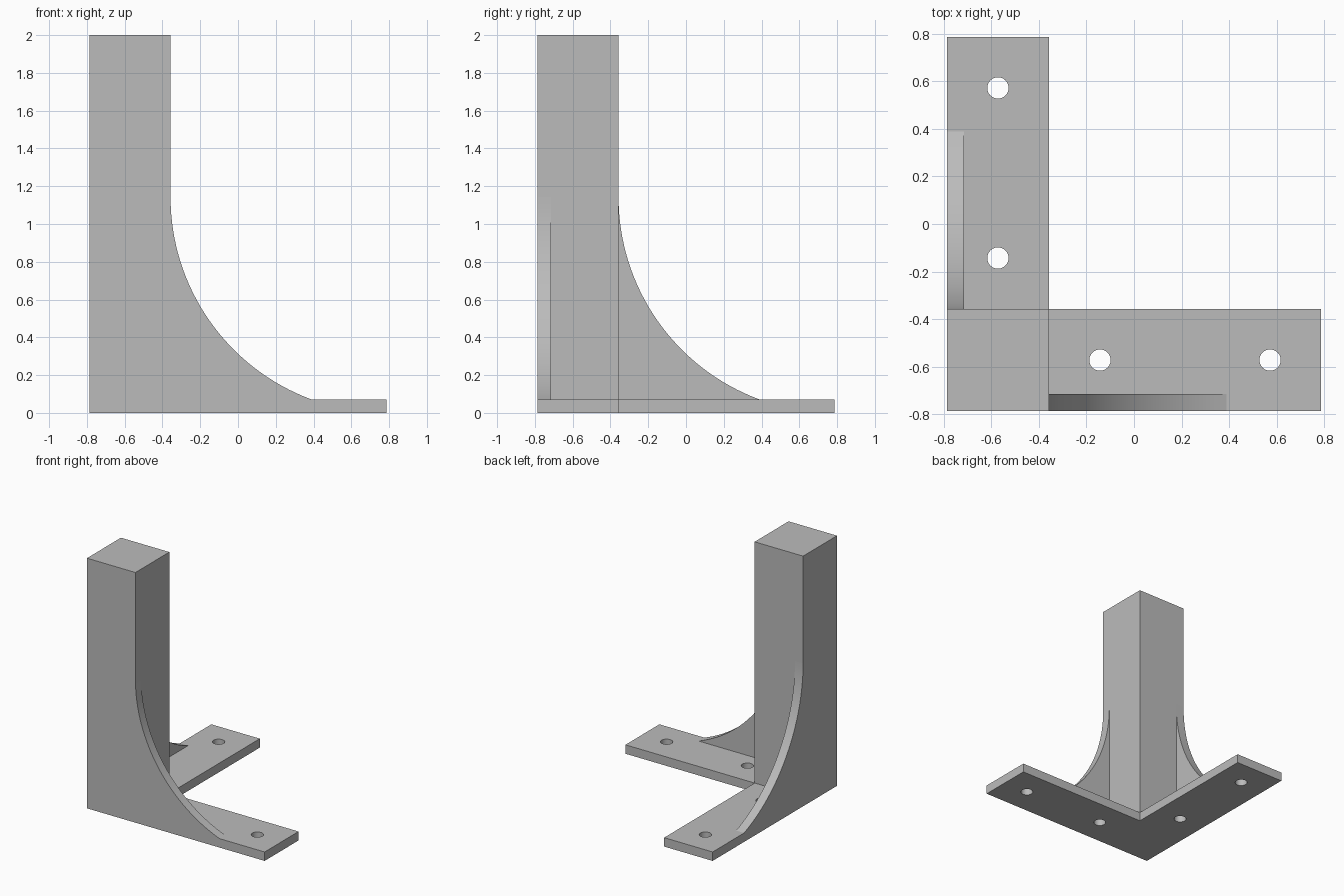
import bpy
import bmesh
import math
from mathutils import Matrix, Vector

if "Cube" in bpy.data.objects:
    bpy.data.objects.remove(bpy.data.objects["Cube"], do_unlink=True)

U = 1 / 14              # design unit
LOW = -11 * U           # outer corner on x and y
HIGH = 11 * U           # ends of the base arms
INNER = LOW + 6 * U     # inner faces of post and arms
THICK = U               # base and gusset thickness

grey = bpy.data.materials.new("plain grey")
grey.use_nodes = True
colour = (0.5, 0.5, 0.5, 1)
grey.diffuse_color = colour
grey.node_tree.nodes["Principled BSDF"].inputs["Base Color"].default_value = colour


def extrude_profile(name, points, direction):
    """Solid made by sweeping a closed flat outline along a vector."""
    bm = bmesh.new()
    face = bm.faces.new([bm.verts.new(p) for p in points])
    swept = bmesh.ops.extrude_face_region(bm, geom=[face])["geom"]
    verts = [v for v in swept if isinstance(v, bmesh.types.BMVert)]
    bmesh.ops.translate(bm, verts=verts, vec=Vector(direction))
    bmesh.ops.recalc_face_normals(bm, faces=bm.faces)
    mesh = bpy.data.meshes.new(name)
    bm.to_mesh(mesh)
    bm.free()
    mesh.materials.append(grey)
    obj = bpy.data.objects.new(name, mesh)
    bpy.context.collection.objects.link(obj)
    return obj


def smooth(obj):
    bpy.ops.object.select_all(action="DESELECT")
    obj.select_set(True)
    bpy.context.view_layer.objects.active = obj
    bpy.ops.object.shade_smooth_by_angle(angle=math.radians(30))


# L-shaped base plate
outline = [(LOW, LOW), (HIGH, LOW), (HIGH, INNER),
           (INNER, INNER), (INNER, HIGH), (LOW, HIGH)]
base = extrude_profile("base_plate", [(x, y, 0) for x, y in outline], (0, 0, THICK))

# Screw holes, two through each arm
bm = bmesh.new()
middle = (LOW + INNER) / 2
for along in (-2 * U, 8 * U):
    for x, y in ((along, middle), (middle, along)):
        bmesh.ops.create_cone(bm, cap_ends=True, segments=48, radius1=0.625 * U,
                              radius2=0.625 * U, depth=4 * U,
                              matrix=Matrix.Translation((x, y, 0)))
hole_mesh = bpy.data.meshes.new("hole_cutter")
bm.to_mesh(hole_mesh)
bm.free()
hole_mesh.materials.append(grey)
cutter = bpy.data.objects.new("hole_cutter", hole_mesh)
bpy.context.collection.objects.link(cutter)
cut = base.modifiers.new("screw_holes", "BOOLEAN")
cut.operation = "DIFFERENCE"
cut.solver = "EXACT"
cut.object = cutter
bpy.context.view_layer.objects.active = base
bpy.ops.object.modifier_apply(modifier=cut.name)
bpy.data.objects.remove(cutter, do_unlink=True)
smooth(base)

# Square post over the corner
square = [(LOW, LOW), (INNER, LOW), (INNER, INNER), (LOW, INNER)]
extrude_profile("post", [(x, y, THICK) for x, y in square], (0, 0, 2 - THICK))

# Curved gussets: a circular arc runs from the post down to each arm
R = 16 * U
end = math.asin((R - THICK) / R)
STEPS = 32
arc = [(HIGH - R * math.cos(end * i / STEPS), R - R * math.sin(end * i / STEPS))
       for i in range(STEPS + 1)]
side = [(INNER, THICK)] + arc
smooth(extrude_profile("front_gusset", [(a, LOW, z) for a, z in side], (0, THICK, 0)))
smooth(extrude_profile("side_gusset", [(LOW, a, z) for a, z in side], (THICK, 0, 0)))
